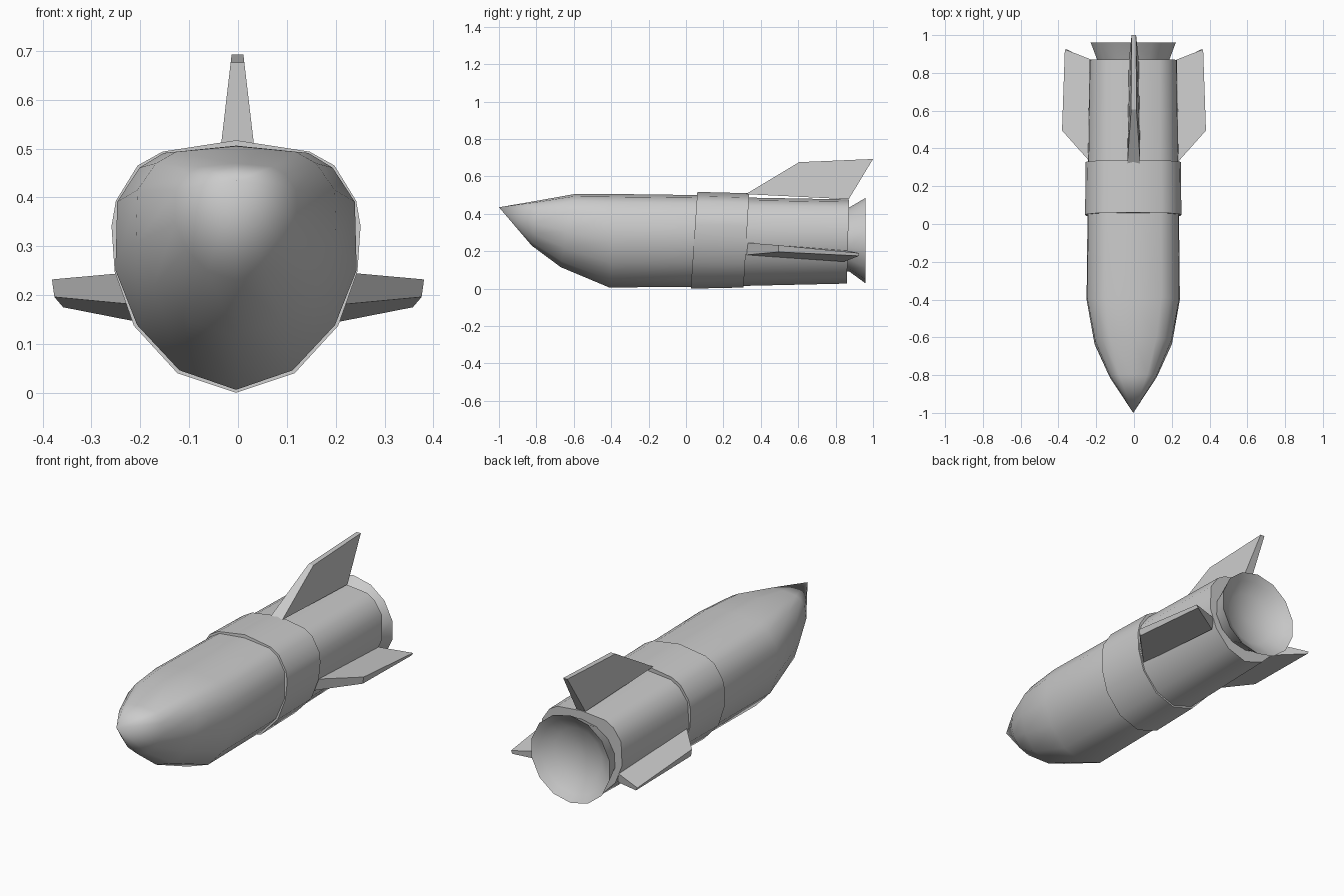
import bpy, bmesh, math

if "Cube" in bpy.data.objects:
    bpy.data.objects.remove(bpy.data.objects["Cube"])

CX = -0.004  # body sits a hair left of centre

# Half hull section, keel to crown: x as fraction of half width, z as fraction of height
HULL = [(0, 0), (0.47, 0.08), (0.82, 0.265), (1, 0.49), (0.985, 0.77), (0.80, 0.91), (0.60, 0.97), (0, 1)]
BAND = [(0, 0), (0.47, 0.077), (0.82, 0.265), (0.975, 0.48), (1, 0.66), (0.965, 0.76), (0.79, 0.90), (0.59, 0.955), (0, 1)]
ROUND = [(math.sin(math.pi * i / 7), 0.5 - 0.5 * math.cos(math.pi * i / 7)) for i in range(8)]


def finish(name, bm, angle):
    bmesh.ops.recalc_face_normals(bm, faces=bm.faces)
    me = bpy.data.meshes.new(name)
    bm.to_mesh(me)
    bm.free()
    ob = bpy.data.objects.new(name, me)
    bpy.context.collection.objects.link(ob)
    bpy.context.view_layer.objects.active = ob
    bpy.ops.object.select_all(action='DESELECT')
    ob.select_set(True)
    if angle:
        bpy.ops.object.shade_smooth_by_angle(angle=math.radians(angle))
    return ob


def loft(name, half, rings, start=None, end=None, angle=50):
    """Skin rings of (y, bottom, top, half width, tilt); start/end are optional cap points."""
    section = half + [(-u, v) for u, v in reversed(half[1:-1])]
    n = len(section)
    bm = bmesh.new()
    loops = []
    for y, lo, hi, w, tilt in rings:
        loops.append([bm.verts.new((CX + u * w, y + tilt * (v - 0.5), lo + v * (hi - lo)))
                      for u, v in section])
    for a, b in zip(loops, loops[1:]):
        for i in range(n):
            j = (i + 1) % n
            bm.faces.new((a[i], a[j], b[j], b[i]))
    for loop, tip in ((loops[0], start), (loops[-1], end)):
        if tip:
            p = bm.verts.new(tip)
            for i in range(n):
                bm.faces.new((loop[i], loop[(i + 1) % n], p))
        else:
            bm.faces.new(loop)
    return finish(name, bm, angle)


def fin(name, corners, mirror=False):
    """Eight-corner tapered slab: four outline corners on one face, four on the other."""
    bm = bmesh.new()
    v = [bm.verts.new(c) for c in corners]
    bm.faces.new(v[:4])
    bm.faces.new(v[4:])
    for i in range(4):
        j = (i + 1) % 4
        bm.faces.new((v[i], v[j], v[4 + j], v[4 + i]))
    ob = finish(name, bm, 0)
    if mirror:
        ob.modifiers.new("Mirror", 'MIRROR')
    return ob


# Pointed nose and forward hull
loft("nose_hull", HULL, [
    (-0.81, 0.23, 0.470, 0.125, 0.03),
    (-0.635, 0.115, 0.505, 0.205, 0.07),
    (-0.40, 0.006, 0.506, 0.247, 0.02),
    (0.06, 0.010, 0.500, 0.242, 0.035),
], start=(CX, -1.0, 0.435))

# Raised band around the middle
loft("middle_band", BAND, [
    (0.043, 0.000, 0.517, 0.255, 0.035),
    (0.323, 0.006, 0.510, 0.252, 0.03),
])

# Rear hull
loft("rear_hull", HULL, [
    (0.30, 0.014, 0.487, 0.240, 0.03),
    (0.866, 0.027, 0.477, 0.232, 0.012),
])

# Flared exhaust with a dished inside
loft("exhaust", ROUND, [
    (0.84, 0.095, 0.420, 0.185, 0),
    (0.875, 0.090, 0.435, 0.198, 0),
    (0.960, 0.028, 0.485, 0.231, 0),
    (0.935, 0.065, 0.450, 0.193, 0),
    (0.895, 0.120, 0.395, 0.138, 0),
], end=(CX, 0.875, 0.257), angle=75)

# Swept tail fin on top: thick at the root, thin at the tip
outline = [(0.32, 0.505, 0.034), (0.605, 0.676, 0.014), (1.0, 0.693, 0.012),
           (0.87, 0.478, 0.026), ]
fin("top_fin", [(s * t + CX + 0.003, y, z) for s in (1, -1) for y, z, t in outline])

# Side fins, drooping slightly to the rear
fin("side_fins", [
    (0.225, 0.32, 0.246), (0.381, 0.495, 0.232), (0.366, 0.925, 0.190), (0.20, 0.86, 0.203),
    (0.205, 0.32, 0.180), (0.376, 0.495, 0.196), (0.358, 0.925, 0.175), (0.20, 0.845, 0.144),
], mirror=True)
